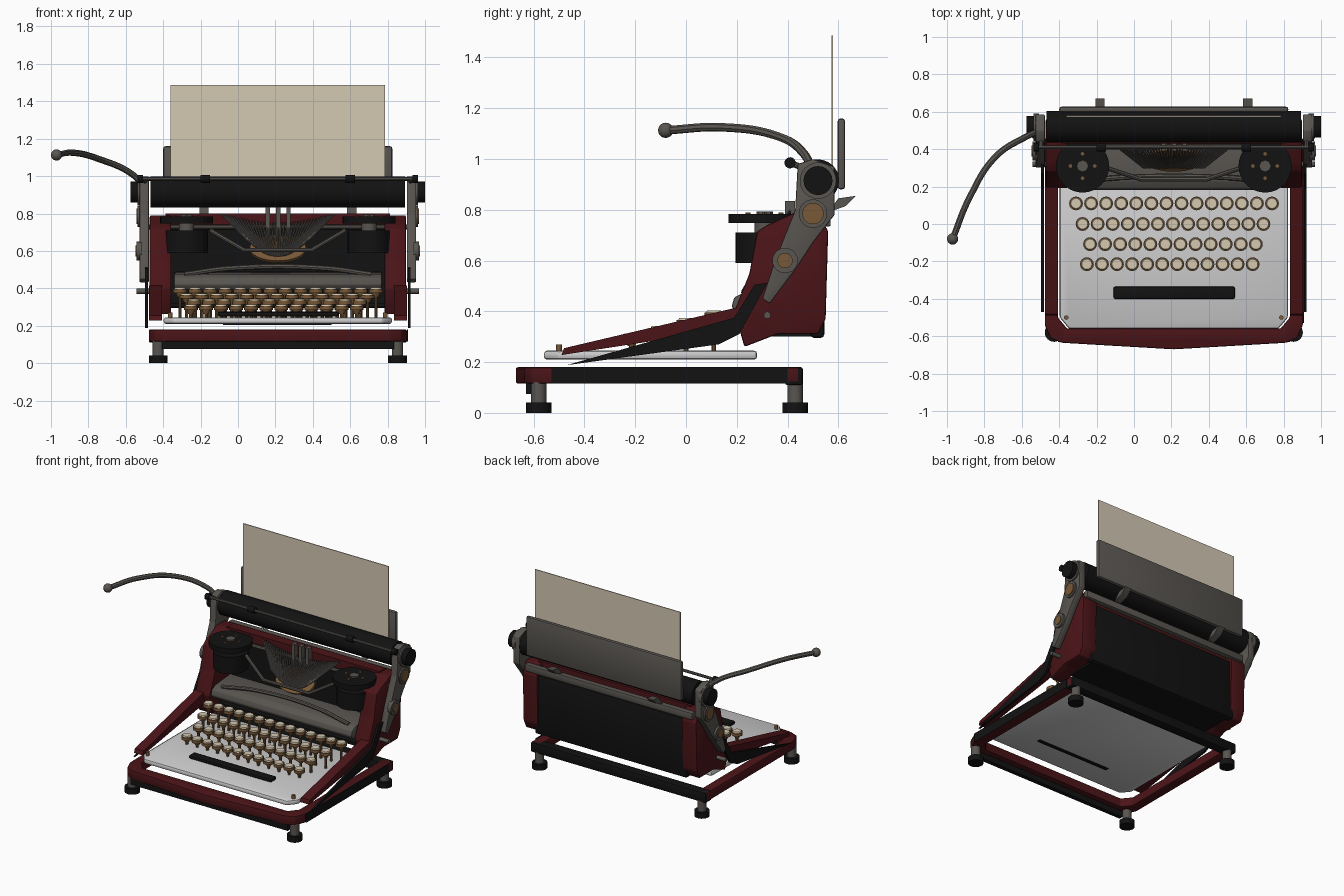
import bpy, bmesh, math
from mathutils import Matrix, Vector

if "Cube" in bpy.data.objects:
    bpy.data.objects.remove(bpy.data.objects["Cube"], do_unlink=True)

MID = 0.213          # the body is offset from the origin because of the lever
SIDES = (("left", 1), ("right", -1))


def material(name, *rgb):
    m = bpy.data.materials.new(name)
    m.use_nodes = True
    m.diffuse_color = (*rgb, 1)
    m.node_tree.nodes["Principled BSDF"].inputs["Base Color"].default_value = (*rgb, 1)
    return m


red = material("dark red enamel", 0.07, 0.007, 0.009)
black = material("black", 0.006, 0.006, 0.006)
metal = material("grey metal", 0.1, 0.092, 0.082)
plate = material("pale plate", 0.62, 0.62, 0.63)
paper = material("paper", 0.66, 0.58, 0.45)
ivory = material("ivory", 0.66, 0.58, 0.43)
bronze = material("bronze", 0.19, 0.1, 0.04)


def finish(name, bm, mat):
    bmesh.ops.recalc_face_normals(bm, faces=bm.faces)
    mesh = bpy.data.meshes.new(name)
    bm.to_mesh(mesh)
    bm.free()
    mesh.materials.append(mat)
    ob = bpy.data.objects.new(name, mesh)
    bpy.context.collection.objects.link(ob)
    smooth(ob)
    return ob


def smooth(ob):
    bpy.ops.object.select_all(action="DESELECT")
    ob.select_set(True)
    bpy.context.view_layer.objects.active = ob
    if ob.type == "CURVE":
        bpy.ops.object.convert(target="MESH")
    bpy.ops.object.shade_smooth_by_angle(angle=math.radians(35))


def prism(name, points, lo, hi, mat, axis="x", bevel=0):
    """Extrude a yz outline along x, or an xy outline along z."""
    bm = bmesh.new()
    place = (lambda p: (lo, *p)) if axis == "x" else (lambda p: (*p, lo))
    face = bm.faces.new([bm.verts.new(place(p)) for p in points])
    new = bmesh.ops.extrude_face_region(bm, geom=[face])["geom"]
    step = Vector((hi - lo, 0, 0) if axis == "x" else (0, 0, hi - lo))
    bmesh.ops.translate(bm, vec=step, verts=[v for v in new if isinstance(v, bmesh.types.BMVert)])
    if bevel:
        bmesh.ops.bevel(bm, geom=bm.edges[:], offset=bevel, segments=2, profile=0.5, affect="EDGES")
    return finish(name, bm, mat)


def box(name, x, y, z, mat, bevel=0):
    outline = [(y[0], z[0]), (y[1], z[0]), (y[1], z[1]), (y[0], z[1])]
    return prism(name, outline, x[0], x[1], mat, bevel=bevel)


def span(half):
    return (MID - half, MID + half)


def cylinders(name, centres, radius, length, mat, axis="z", sides=24, top=None):
    bm = bmesh.new()
    turn = Matrix.Rotation(math.pi / 2, 4, "Y") if axis == "x" else Matrix()
    for c in centres:
        bmesh.ops.create_cone(bm, cap_ends=True, segments=sides, radius1=radius,
                              radius2=top or radius, depth=length,
                              matrix=Matrix.Translation(c) @ turn)
    return finish(name, bm, mat)


def tubes(name, paths, radius, mat, curved=False):
    data = bpy.data.curves.new(name, "CURVE")
    data.dimensions, data.bevel_depth, data.bevel_resolution = "3D", radius, 2
    data.use_fill_caps = True
    for path in paths:
        s = data.splines.new("BEZIER" if curved else "POLY")
        pts = s.bezier_points if curved else s.points
        pts.add(len(path) - 1)
        for p, co in zip(pts, path):
            p.co = co if curved else (*co, 1)
            if curved:
                p.handle_left_type = p.handle_right_type = "AUTO"
    data.materials.append(mat)
    ob = bpy.data.objects.new(name, data)
    bpy.context.collection.objects.link(ob)
    smooth(ob)
    return ob


# Base frame: red rails with a bowed front, black rear rail
half = [(0.69, 0.45), (0.69, -0.54), (0.66, -0.61), (0.6, -0.635)]
inner = [(0.62, 0.45), (0.62, -0.5), (0.57, -0.56)]
outline = [(MID + x, y) for x, y in half] + [(MID, -0.67)]
outline += [(MID - x, y) for x, y in reversed(half)]
outline += [(MID - x, y) for x, y in inner] + [(MID + x, y) for x, y in reversed(inner)]
prism("base_frame", outline, 0.115, 0.18, red, "z", 0.008)
box("rear_rail", span(0.69), (0.39, 0.46), (0.11, 0.18), black, 0.008)
box("front_under_rail", span(0.62), (-0.63, -0.6), (0.075, 0.12), black)
box("rail_strip", (MID + 0.69, MID + 0.695), (-0.53, 0.4), (0.115, 0.18), black)

# Feet
corners = [(MID + s * 0.64, y) for s in (1, -1) for y in (-0.58, 0.43)]
cylinders("foot_pads", [(x, y, 0.02) for x, y in corners], 0.05, 0.04, black)
cylinders("foot_stems", [(x, y, 0.08) for x, y in corners], 0.03, 0.09, metal)

# Keyboard plate with clipped front corners
edge = [(0.61, 0.28), (0.61, -0.5), (0.56, -0.56)]
outline = [(MID + x, y) for x, y in edge] + [(MID - x, y) for x, y in reversed(edge)]
prism("keyboard_plate", outline, 0.21, 0.245, plate, "z", 0.012)
cylinders("plate_screws", [(MID + s * 0.575, -0.5, 0.255) for s in (1, -1)], 0.012, 0.03, bronze)
box("space_bar", (-0.11, 0.54), (-0.4, -0.335), (0.25, 0.275), black, 0.01)
box("space_bar_slot", (-0.08, 0.5), (-0.38, -0.355), (0.205, 0.21), black)

# Keys: four rows stepping up towards the back
rows = ((14, -0.31, 0.11), (13, -0.275, 0.0), (12, -0.235, -0.108), (12, -0.252, -0.215))
keys = [Vector((x + i * 0.0806, y, 0.355 + y * 0.28)) for n, x, y in rows for i in range(n)]
cylinders("key_rings", keys, 0.037, 0.02, bronze, sides=16)
cylinders("key_caps", [k + Vector((0, 0, 0.012)) for k in keys], 0.032, 0.012, ivory, sides=16, top=0.027)
cylinders("key_collars", [k - Vector((0, 0, 0.02)) for k in keys], 0.014, 0.024, bronze, sides=12, top=0.024)
tubes("key_stems", [[k, (k.x, k.y, 0.235)] for k in keys], 0.009, bronze)

# Body sides, sloping arms and outer black panels
wall = [(0.19, 0.4), (0.25, 0.55), (0.28, 0.715), (0.32, 0.74), (0.43, 0.79), (0.52, 0.79),
        (0.56, 0.715), (0.55, 0.37), (0.52, 0.31), (0.36, 0.31), (0.23, 0.26)]
arm = [(-0.49, 0.228), (-0.48, 0.255), (0.2, 0.415), (0.24, 0.34)]
panel = [(-0.47, 0.188), (0.19, 0.375), (0.27, 0.505), (0.32, 0.512), (0.21, 0.31), (0.13, 0.27)]
bracket = [(0.44, 0.98), (0.5, 1.0), (0.585, 0.97), (0.585, 0.78), (0.5, 0.67), (0.435, 0.57),
           (0.33, 0.43), (0.3, 0.45), (0.35, 0.6), (0.43, 0.8)]
for side, s in SIDES:
    at = lambda d: MID + s * d
    prism(side + "_body_wall", wall, at(0.57), at(0.685), red, bevel=0.008)
    prism(side + "_sloping_arm", arm, at(0.62), at(0.69), red)
    prism(side + "_side_panel", panel, at(0.695), at(0.71), black)
    prism(side + "_carriage_bracket", bracket, at(0.69), at(0.74), metal, bevel=0.006)
    # Bracket discs, platen knob and small pins
    cylinders(side + "_lower_disc", [(at(0.74), 0.39, 0.6)], 0.05, 0.03, metal, "x")
    cylinders(side + "_lower_disc_cap", [(at(0.755), 0.39, 0.6)], 0.03, 0.012, bronze, "x")
    cylinders(side + "_upper_disc", [(at(0.735), 0.5, 0.785)], 0.056, 0.03, metal, "x")
    cylinders(side + "_upper_disc_cap", [(at(0.75), 0.5, 0.785)], 0.042, 0.012, bronze, "x")
    cylinders(side + "_platen_collar", [(at(0.735), 0.52, 0.915)], 0.072, 0.03, metal, "x")
    cylinders(side + "_platen_knob", [(at(0.765), 0.52, 0.915)], 0.057, 0.044, black, "x")
    cylinders(side + "_side_pin", [(at(0.72), 0.32, 0.385)], 0.014, 0.07, metal, "x", 12)
    # Ribbon spool: cup, lid and hub with four studs
    x, y = at(0.488), 0.31
    cylinders(side + "_spool_cup", [(x, y, 0.65)], 0.115, 0.12, black, sides=32)
    cylinders(side + "_spool_shaft", [(x, y, 0.72)], 0.04, 0.07, metal)
    cylinders(side + "_spool_lid", [(x, y, 0.765)], 0.142, 0.036, black, sides=32)
    cylinders(side + "_spool_hub", [(x, y, 0.787)], 0.032, 0.014, metal, sides=8)
    cylinders(side + "_spool_studs", [(x + 0.065 * a, y + 0.065 * b, 0.785)
              for a, b in ((1, 0), (-1, 0), (0, 1), (0, -1))], 0.01, 0.01, bronze, sides=8)
    # Paper release fin at the back
    prism(side + "_release_fin", [(0.56, 0.79), (0.6, 0.845), (0.67, 0.855), (0.63, 0.815)],
          at(0.37), at(0.42), metal)

# Back and inside of the body
box("back_panel", span(0.6), (0.49, 0.545), (0.295, 0.72), black, 0.015)
box("inner_wall", span(0.57), (0.43, 0.49), (0.31, 0.74), black)
box("body_floor", span(0.57), (0.29, 0.5), (0.3, 0.32), black)
box("top_band", span(0.6), (0.43, 0.5), (0.74, 0.8), red)
box("rear_carriage_rail", span(0.66), (0.53, 0.57), (0.735, 0.785), metal, 0.006)
tubes("front_carriage_rail", [[(MID - 0.69, 0.415, 0.728), (MID + 0.69, 0.415, 0.728)]], 0.013, metal)

# Cover behind the keys with its arched rim
cover = [(0.2, 0.39), (0.18, 0.42), (0.19, 0.455), (0.23, 0.475), (0.4, 0.49), (0.4, 0.46), (0.24, 0.4)]
prism("key_cover", cover, *span(0.555), metal, bevel=0.006)
tubes("cover_rim", [[(MID - 0.5, 0.23, 0.475), (MID - 0.25, 0.25, 0.508),
                     (MID + 0.25, 0.25, 0.508), (MID + 0.5, 0.23, 0.475)]], 0.014, metal, True)

# Type basket: fan of bars around a bronze segment, with the ribbon guide
fan = [i / 18 for i in range(-18, 19)]
tubes("type_bars", [[(MID + 0.16 * t, 0.3, 0.66 - 0.09 * math.cos(t * 1.5)),
                     (MID + 0.3 * t, 0.41, 0.8 - 0.05 * math.cos(t * 1.5))] for t in fan], 0.005, metal)
segment = cylinders("type_segment", [(0, 0, 0)], 0.15, 0.02, bronze, sides=32)
segment.matrix_world = (Matrix.Translation((MID, 0.345, 0.61)) @ Matrix.Rotation(math.radians(50), 4, "X")
                        @ Matrix.Diagonal((1, 0.6, 1, 1)))
tubes("ribbon_guide", [[(MID - 0.36, 0.3, 0.71), (MID - 0.18, 0.24, 0.605),
                        (MID + 0.18, 0.24, 0.605), (MID + 0.36, 0.3, 0.71)]], 0.012, metal)
for i, x in enumerate((0.16, 0.215, 0.27)):
    box("print_guide_%d" % i, (x - 0.012, x + 0.012), (0.39, 0.43), (0.68, 0.835), metal)

# Platen, paper bail, paper and paper rest
cylinders("platen", [(MID, 0.52, 0.915)], 0.083, 1.36, black, "x", 40)
tubes("bail_rod", [[(MID - 0.73, 0.41, 0.985), (MID + 0.73, 0.41, 0.985)]], 0.01, metal)
cylinders("bail_rollers", [(x, 0.41, 0.985) for x in (-0.175, 0.6)], 0.022, 0.05, black, "x")
cylinders("bail_ends", [(MID + s * 0.735, 0.41, 0.985) for s in (1, -1)], 0.022, 0.03, black, "x")
for side, s in SIDES:
    tubes(side + "_bail_arm", [[(MID + s * 0.71, 0.41, 0.985), (MID + s * 0.71, 0.5, 0.95)]], 0.012, metal)
box("paper_sheet", (-0.36, 0.785), (0.573, 0.579), (0.88, 1.487), paper)
box("paper_rest", (-0.4, 0.825), (0.597, 0.627), (0.88, 1.16), metal, 0.012)

# Carriage return lever
tip = (-0.97, -0.08, 1.113)
tubes("return_lever", [[(-0.5, 0.5, 0.95), (-0.58, 0.465, 1.02), (-0.74, 0.36, 1.09),
                        (-0.88, 0.14, 1.125), tip]], 0.017, metal, True)
ball = bmesh.new()
bmesh.ops.create_uvsphere(ball, u_segments=20, v_segments=12, radius=0.03, matrix=Matrix.Translation(tip))
finish("lever_ball", ball, metal)
